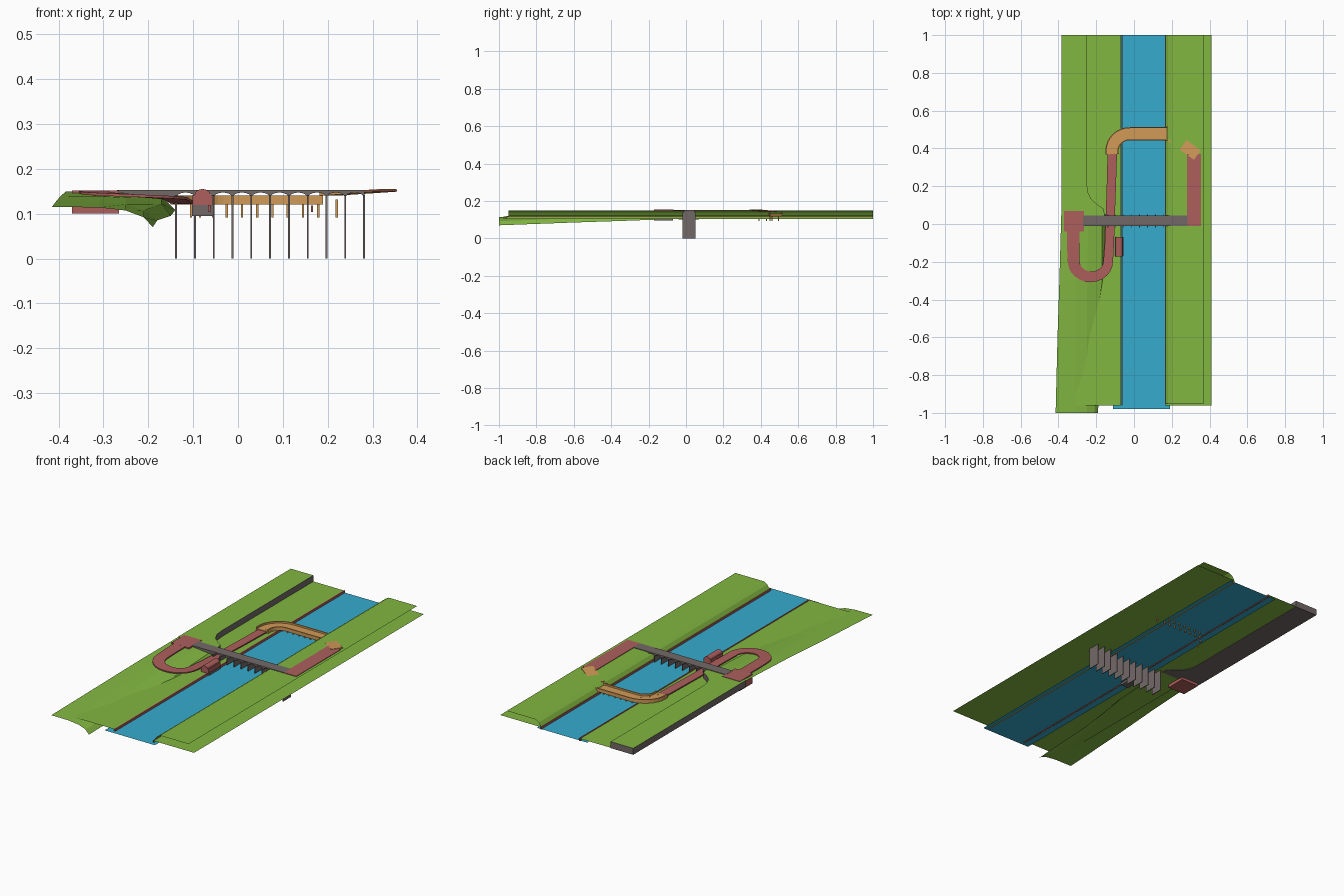
import bpy, bmesh, math
from mathutils import Vector

if "Cube" in bpy.data.objects:
    bpy.data.objects.remove(bpy.data.objects["Cube"], do_unlink=True)


def material(name, rgb):
    m = bpy.data.materials.new(name)
    m.use_nodes = True
    m.diffuse_color = (*rgb, 1)
    bsdf = next(n for n in m.node_tree.nodes if n.type == "BSDF_PRINCIPLED")
    bsdf.inputs["Base Color"].default_value = (*rgb, 1)
    return m


GREEN = material("grass green", (0.223, 0.474, 0.053))
BLUE = material("water blue", (0.037, 0.413, 0.617))
RED = material("brick red", (0.418, 0.114, 0.107))
ORANGE = material("timber orange", (0.645, 0.328, 0.098))
GREY = material("stone grey", (0.171, 0.141, 0.136))


def finish(name, bm, *mats, closed=True):
    if closed:
        bmesh.ops.recalc_face_normals(bm, faces=bm.faces)
    me = bpy.data.meshes.new(name)
    bm.to_mesh(me)
    bm.free()
    for m in mats:
        me.materials.append(m)
    ob = bpy.data.objects.new(name, me)
    bpy.context.collection.objects.link(ob)
    return ob


def box(name, x, y, z, mat):
    bm = bmesh.new()
    bmesh.ops.create_cube(bm, size=1)
    for v in bm.verts:
        v.co = [r[0] if c < 0 else r[1] for c, r in zip(v.co, (x, y, z))]
    return finish(name, bm, mat)


def loft(name, rows, mat):
    """Open sheet through rows of points; rows run along +y, points along +x."""
    bm = bmesh.new()
    grid = [[bm.verts.new(p) for p in row] for row in rows]
    for a, b in zip(grid, grid[1:]):
        for i in range(len(a) - 1):
            bm.faces.new((a[i], a[i + 1], b[i + 1], b[i]))
    return finish(name, bm, mat, closed=False)


def sheet(name, profile, y0, y1, mat):
    return loft(name, [[(x, y, z) for x, z in profile] for y in (y0, y1)], mat)


def prism(name, outline, depth, *mats):
    """Closed solid from a planar outline pushed along depth."""
    bm = bmesh.new()
    face = bm.faces.new([bm.verts.new(p) for p in outline])
    ext = bmesh.ops.extrude_face_region(bm, geom=[face], use_keep_orig=True)
    moved = [g for g in ext["geom"] if isinstance(g, bmesh.types.BMVert)]
    bmesh.ops.translate(bm, verts=moved, vec=depth)
    return finish(name, bm, *mats)


def ribbon(name, path, widths, thick, mat, shift=0.0):
    """Flat slab following a path; top surface lies on the path heights."""
    pts = [Vector(p) for p in path]
    bm = bmesh.new()
    rings = []
    for i, p in enumerate(pts):
        d = pts[min(i + 1, len(pts) - 1)] - pts[max(i - 1, 0)]
        side = Vector((-d.y, d.x, 0)).normalized()
        w = (widths[0] + (widths[1] - widths[0]) * i / (len(pts) - 1)) / 2
        c = p + side * shift
        low = Vector((0, 0, thick))
        rings.append([bm.verts.new(q) for q in
                      (c - side * w, c + side * w, c + side * w - low, c - side * w - low)])
    for a, b in zip(rings, rings[1:]):
        for k in range(4):
            bm.faces.new((a[k], a[(k + 1) % 4], b[(k + 1) % 4], b[k]))
    bm.faces.new(rings[0])
    bm.faces.new(rings[-1])
    return finish(name, bm, mat)


# River, bank sheets and river walls
sheet("river", [(-0.11, 0.107), (0.19, 0.107)], -0.98, 1, BLUE)
sheet("left_bank", [(-0.31, 0.117), (-0.068, 0.117), (-0.068, 0.104)], -0.96, 1, GREEN)
sheet("right_bank", [(0.168, 0.104), (0.168, 0.117), (0.41, 0.117)], -0.96, 1, GREEN)
sheet("right_plateau", [(0.166, 0.119), (0.18, 0.138), (0.2, 0.15), (0.37, 0.15)],
      -0.95, 1, GREEN)
box("left_river_wall", (-0.067, -0.061), (-0.96, 1), (0.104, 0.119), RED)
box("right_river_wall", (0.163, 0.167), (-0.96, 1), (0.104, 0.118), RED)

# Sloping hill on the left bank
hill = {
    -1.0: [(-0.415, 0.115), (-0.31, 0.114), (-0.25, 0.107), (-0.21, 0.092), (-0.19, 0.07)],
    -0.6: [(-0.405, 0.128), (-0.31, 0.126), (-0.25, 0.121), (-0.21, 0.108), (-0.18, 0.085)],
    -0.3: [(-0.395, 0.14), (-0.31, 0.139), (-0.25, 0.136), (-0.17, 0.122), (-0.15, 0.095)],
    0.05: [(-0.385, 0.148), (-0.3, 0.147), (-0.24, 0.146), (-0.17, 0.138), (-0.14, 0.108)],
}
loft("hill", [[(x, y, z) for x, z in row] for y, row in hill.items()], GREEN)

# Raised terrace: grass on top, stone sides and underside
terrace = prism("terrace", [(x, y, 0.115) for x, y in (
    (-0.385, 1), (-0.385, 0.04), (-0.155, 0.04), (-0.16, 0.08), (-0.19, 0.1),
    (-0.225, 0.13), (-0.245, 0.17), (-0.25, 0.22), (-0.25, 1))], (0, 0, 0.035), GREY, GREEN)
for f in terrace.data.polygons:
    f.material_index = 1 if f.normal.z > 0.5 else 0

# Stone bridge: arched deck on thin full-height piers
first, step, bays = -0.138, 0.0419, 10
under = [(-0.27, 0.147), (first, 0.134)]
for b in range(bays):
    for k in range(1, 8):
        t = k / 8
        under.append((first + step * (b + t), 0.137 + 0.01 * math.sin(math.pi * t) ** 0.5))
    under.append((first + step * (b + 1), 0.137))
outline = [(x, -0.01, z) for x, z in under + [(0.283, 0.153), (-0.27, 0.153)]]
prism("bridge_deck", outline, (0, 0.056, 0), GREY)
for i in range(bays + 1):
    x = first + step * i
    box(f"bridge_pier_{i + 1}", (x - 0.002, x + 0.002), (-0.018, 0.05), (0, 0.142), GREY)

# Left platform and the red loop road
box("platform", (-0.37, -0.265), (-0.04, 0.07), (0.1, 0.152), RED)
loop = [(-0.322, -0.03, 0.152), (-0.322, -0.12, 0.151), (-0.32, -0.19, 0.15)]
for k in range(1, 12):
    a = math.pi * (1 + k / 12)
    loop.append((-0.228 + 0.092 * math.cos(a), -0.195 + 0.085 * math.sin(a),
                 0.15 - 0.014 * k / 12))
loop += [(-0.136, -0.19, 0.135), (-0.13, -0.1, 0.132), (-0.127, 0, 0.129)]
ribbon("loop_road", loop, (0.066, 0.048), 0.006, RED)
ribbon("riverside_road", [(-0.127, 0, 0.129), (-0.12, 0.2, 0.128), (-0.115, 0.375, 0.128)],
       (0.048, 0.05), 0.006, RED)

# Gatehouse with a barrel roof
box("gatehouse_base", (-0.103, -0.055), (-0.17, -0.07), (0.095, 0.12), GREY)
box("gatehouse", (-0.101, -0.057), (-0.172, -0.068), (0.119, 0.142), RED)
arch = [(-0.079 + 0.018 * math.cos(math.pi * k / 8), -0.172,
         0.141 + 0.014 * math.sin(math.pi * k / 8)) for k in range(9)]
prism("gatehouse_roof", arch, (0, 0.104, 0), RED)

# Timber viaduct: curved deck, parapets and short piers
curve = [(-0.115, 0.37)]
for k in range(9):
    a = math.pi - math.pi / 2 * k / 8
    curve.append((-0.02 + 0.096 * math.cos(a), 0.39 + 0.088 * math.sin(a)))
curve.append((0.19, 0.478))
deck = [(x, y, 0.131) for x, y in curve]
ribbon("viaduct_deck", deck, (0.07, 0.066), 0.011, ORANGE)
for side, s in (("outer", 0.032), ("inner", -0.032)):
    ribbon(f"viaduct_{side}_parapet", [(x, y, 0.14) for x, y in curve],
           (0.006, 0.006), 0.018, ORANGE, shift=s)
for i in range(7):
    x = -0.025 + 0.034 * i
    for y in (0.46, 0.495):
        box(f"viaduct_pier_{i + 1}", (x - 0.0025, x + 0.0025), (y - 0.003, y + 0.003),
            (0.092, 0.122), ORANGE)
for i, (x, y) in enumerate(((-0.105, 0.39), (-0.085, 0.43), (-0.055, 0.46), (0.22, 0.45))):
    box(f"viaduct_end_pier_{i + 1}", (x - 0.0025, x + 0.0025), (y - 0.003, y + 0.003),
        (0.092, 0.132), ORANGE)

# Timber ramp up to the right road, which returns to the bridge
ribbon("timber_ramp", [(0.2, 0.462, 0.146), (0.335, 0.365, 0.155)], (0.062, 0.062), 0.006,
       ORANGE)
box("right_road", (0.28, 0.355), (-0.01, 0.37), (0.149, 0.153), RED)
